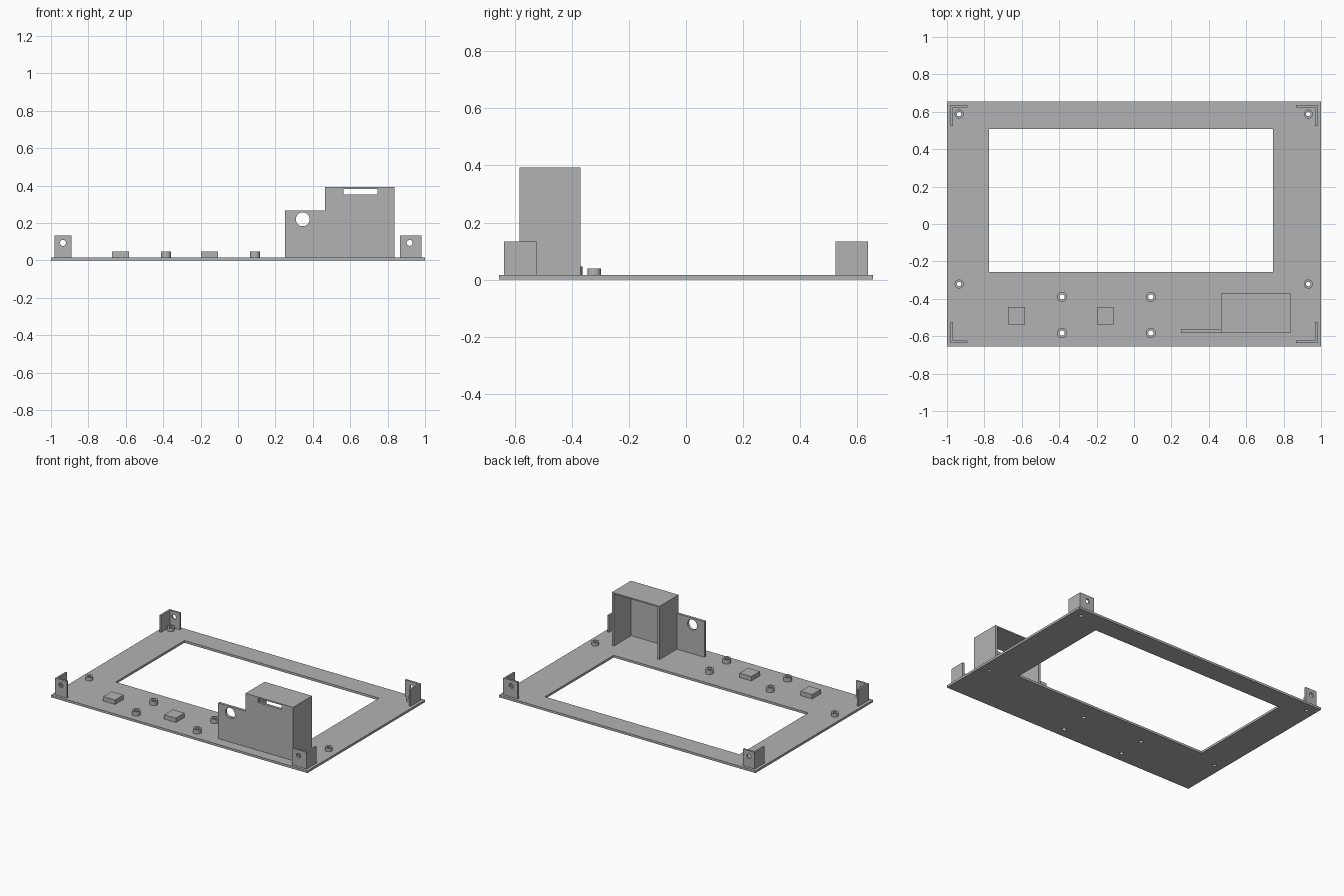
import bpy, math
from mathutils import Matrix

if "Cube" in bpy.data.objects:
    bpy.data.objects.remove(bpy.data.objects["Cube"], do_unlink=True)

grey = bpy.data.materials.new("plain grey")
grey.use_nodes = True
colour = (0.45, 0.45, 0.45, 1)
grey.diffuse_color = colour
grey.node_tree.nodes["Principled BSDF"].inputs["Base Color"].default_value = colour

PLATE = 0.016
UPRIGHT = Matrix.Rotation(math.pi / 2, 4, 'X')   # profile y becomes z


def rect(x0, x1, y0, y1):
    return [(x0, y0), (x1, y0), (x1, y1), (x0, y1)]


def circle(x, y, r, n=32):
    return [(x + r * math.cos(2 * math.pi * i / n), y + r * math.sin(2 * math.pi * i / n))
            for i in range(n)]


def slab(name, loops, start, end, upright=False):
    """Extrude an outline with holes along z, or along y when upright."""
    curve = bpy.data.curves.new(name, 'CURVE')
    curve.dimensions = '2D'
    curve.fill_mode = 'BOTH'
    curve.extrude = (end - start) / 2
    for loop in loops:
        spline = curve.splines.new('POLY')
        spline.points.add(len(loop) - 1)
        for point, (x, y) in zip(spline.points, loop):
            point.co = (x, y, 0, 1)
        spline.use_cyclic_u = True
    temp = bpy.data.objects.new(name + "_profile", curve)
    bpy.context.collection.objects.link(temp)
    graph = bpy.context.evaluated_depsgraph_get()
    mesh = bpy.data.meshes.new_from_object(temp.evaluated_get(graph))
    bpy.data.objects.remove(temp, do_unlink=True)
    bpy.data.curves.remove(curve)
    middle = (start + end) / 2
    if upright:
        mesh.transform(Matrix.Translation((0, middle, 0)) @ UPRIGHT)
    else:
        mesh.transform(Matrix.Translation((0, 0, middle)))
    for poly in mesh.polygons:
        poly.use_smooth = False
    mesh.materials.clear()
    mesh.materials.append(grey)
    obj = bpy.data.objects.new(name, mesh)
    bpy.context.collection.objects.link(obj)
    return obj


# Screw bosses: x, y, outer radius, hole radius, top
bosses = [(x, y, 0.024, 0.012, 0.04) for x in (-0.935, 0.932) for y in (-0.321, 0.588)]
bosses += [(x, y, 0.027, 0.014, 0.047) for x in (-0.385, 0.09) for y in (-0.583, -0.39)]

# Frame plate with window and screw holes
slab("frame_plate",
     [rect(-1, 1, -0.655, 0.655), rect(-0.774, 0.744, -0.257, 0.508)]
     + [circle(x, y, hole) for x, y, _, hole, _ in bosses], 0, PLATE)
for i, (x, y, r, hole, top) in enumerate(bosses):
    slab(f"screw_boss_{i + 1}", [circle(x, y, r), circle(x, y, hole)], PLATE, top)

# Button pads
for name, x in (("right_pad", -0.628), ("left_pad", -0.153)):
    slab(name, [rect(x - 0.046, x + 0.046, -0.538, -0.443)], PLATE, 0.047)

# Corner brackets: drilled wall facing front or back, plain wall facing sideways
T, TOP = 0.013, 0.134
for side, sx, inner, hole_x in (("right", -1, 0.889, -0.936), ("left", 1, 0.867, 0.918)):
    for end, sy in (("front", -1), ("back", 1)):
        xs = sorted((sx * inner, sx * 0.98))
        ys = sorted((sy * 0.636, sy * (0.636 - T)))
        slab(f"{end}_{side}_bracket_drilled_wall",
             [rect(*xs, PLATE, TOP), circle(hole_x, 0.094, 0.016)], *ys, upright=True)
        xs = sorted((sx * 0.98, sx * (0.98 - T)))
        ys = sorted((sy * 0.523, sy * (0.636 - T)))
        slab(f"{end}_{side}_bracket_side_wall", [rect(*xs, *ys)], PLATE, TOP)

# Connector housing: stepped front wall with round hole and slot, open at the back
X0, X1, XLOW, FRONT, INNER, BACK, HIGH = 0.466, 0.837, 0.252, -0.582, -0.564, -0.37, 0.392
step = [(XLOW, PLATE), (X1, PLATE), (X1, HIGH), (X0, HIGH), (X0, 0.267), (XLOW, 0.267)]
slab("housing_front_wall",
     [step, circle(0.346, 0.22, 0.037), rect(0.564, 0.745, 0.353, 0.383)],
     FRONT, INNER, upright=True)
ROOF = HIGH - 0.009
slab("housing_roof", [rect(X0, X1, INNER, BACK)], ROOF, HIGH)
slab("housing_right_wall", [rect(X0, X0 + 0.015, INNER, BACK)], PLATE, ROOF)
slab("housing_left_wall", [rect(X1 - 0.015, X1, INNER, BACK)], PLATE, ROOF)
